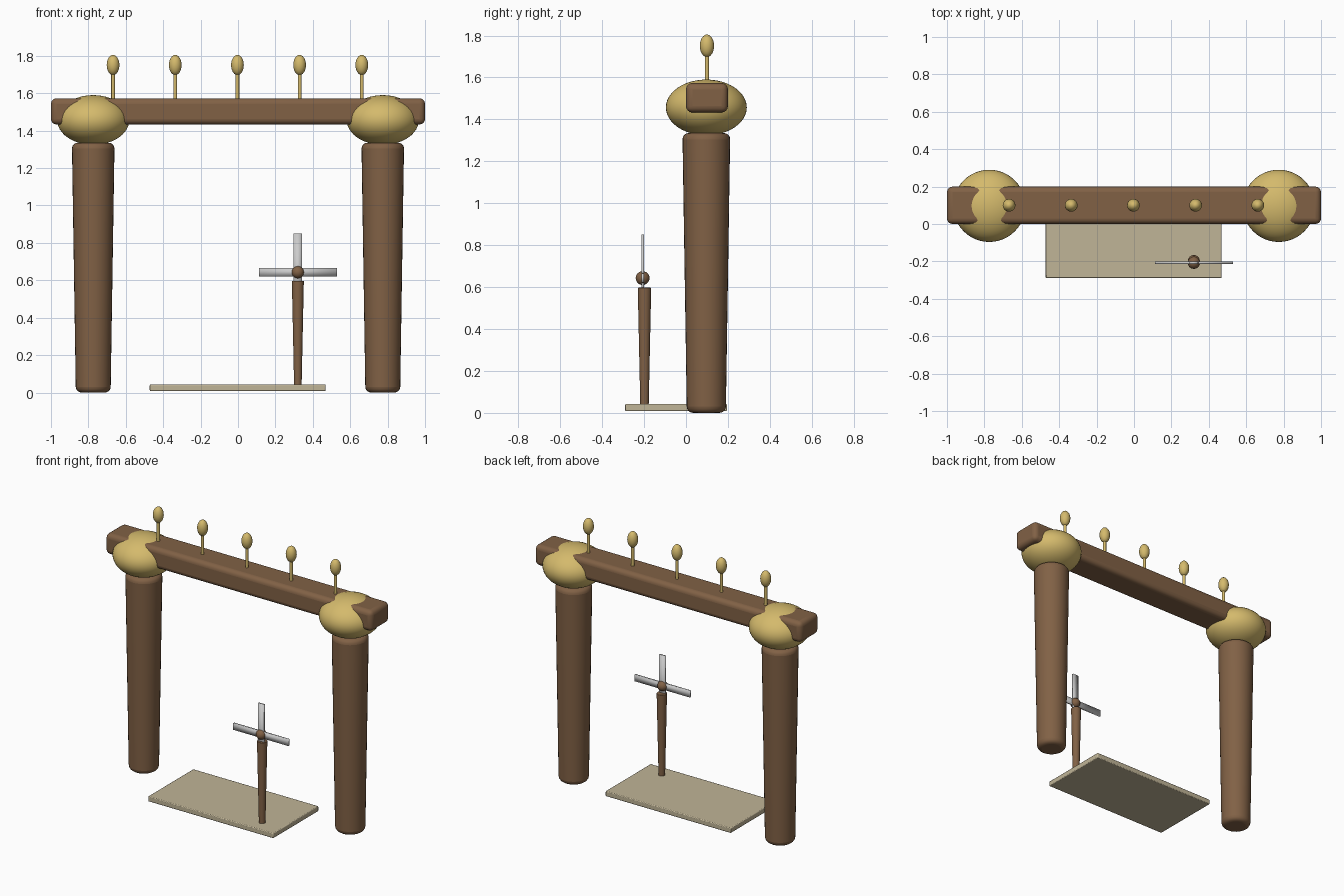
import bpy
from math import radians

if "Cube" in bpy.data.objects:
    bpy.data.objects.remove(bpy.data.objects["Cube"])


def material(name, rgb):
    m = bpy.data.materials.new(name)
    m.diffuse_color = (*rgb, 1)
    m.use_nodes = True
    m.node_tree.nodes["Principled BSDF"].inputs["Base Color"].default_value = m.diffuse_color
    return m


wood = material("wood", (0.22, 0.12, 0.06))
gold = material("gold", (0.66, 0.49, 0.15))
stone = material("stone", (0.53, 0.46, 0.31))


def finish(name, mat, bevel=0, segments=4, angle=40):
    ob = bpy.context.object
    ob.name = name
    if mat:
        ob.data.materials.append(mat)
    if bevel:
        b = ob.modifiers.new("round", 'BEVEL')
        b.width = bevel
        b.segments = segments
        b.limit_method = 'ANGLE'
        b.angle_limit = radians(50)
    bpy.ops.object.shade_smooth_by_angle(angle=radians(angle))
    return ob


def box(name, lo, hi, mat, bevel=0, segments=4, angle=40):
    bpy.ops.mesh.primitive_cube_add(size=1, location=[(a + b) / 2 for a, b in zip(lo, hi)])
    bpy.context.object.scale = [b - a for a, b in zip(lo, hi)]
    bpy.ops.object.transform_apply(location=False, rotation=False, scale=True)
    return finish(name, mat, bevel, segments, angle)


def column(name, x, y, z0, z1, r0, r1, mat, bevel=0, sides=32):
    bpy.ops.mesh.primitive_cone_add(vertices=sides, radius1=r0, radius2=r1,
                                    depth=z1 - z0, location=(x, y, (z0 + z1) / 2))
    return finish(name, mat, bevel)


def ball(name, loc, radius, height, mat, seg=32):
    bpy.ops.mesh.primitive_uv_sphere_add(segments=seg, ring_count=seg // 2, radius=1, location=loc)
    bpy.context.object.scale = (radius, radius, height)
    bpy.ops.object.transform_apply(location=False, rotation=False, scale=True)
    return finish(name, mat)


# Gate: tapered posts, swollen capitals, crossbeam
for side, x in (("left", -0.774), ("right", 0.774)):
    column(side + "_post", x, 0.097, 0, 1.335, 0.093, 0.114, wood, 0.03)
    ball(side + "_capital", (x, 0.097, 1.457), 0.193, 0.133, gold, 48)
box("crossbeam", (-1, 0, 1.433), (1, 0.2, 1.573), wood, 0.03)

# Row of bud finials on the beam
for i in range(5):
    x = (i - 2) * 0.3325 - 0.003
    column(f"finial_stem_{i + 1}", x, 0.1, 1.55, 1.72, 0.01, 0.01, gold, 0, 16)
    ball(f"finial_bud_{i + 1}", (x, 0.1, 1.751), 0.034, 0.054, gold, 24)

# Doorstep slab
box("doorstep", (-0.472, -0.29, 0.008), (0.468, 0.195, 0.043), stone, 0.005, 2)

# Pinwheel: stake, hub and crossed blades
px, py, pz = 0.32, -0.207, 0.643
column("pinwheel_stake", px, -0.198, 0.03, 0.597, 0.02, 0.032, wood, 0.003)
ball("pinwheel_hub", (px, py, pz), 0.033, 0.033, wood, 24)
for name, hx, hz in (("pinwheel_blade_horizontal", 0.208, 0.022),
                     ("pinwheel_blade_vertical", 0.022, 0.208)):
    box(name, (px - hx, py - 0.006, pz - hz), (px + hx, py + 0.006, pz + hz), None, 0, 0, 180)
